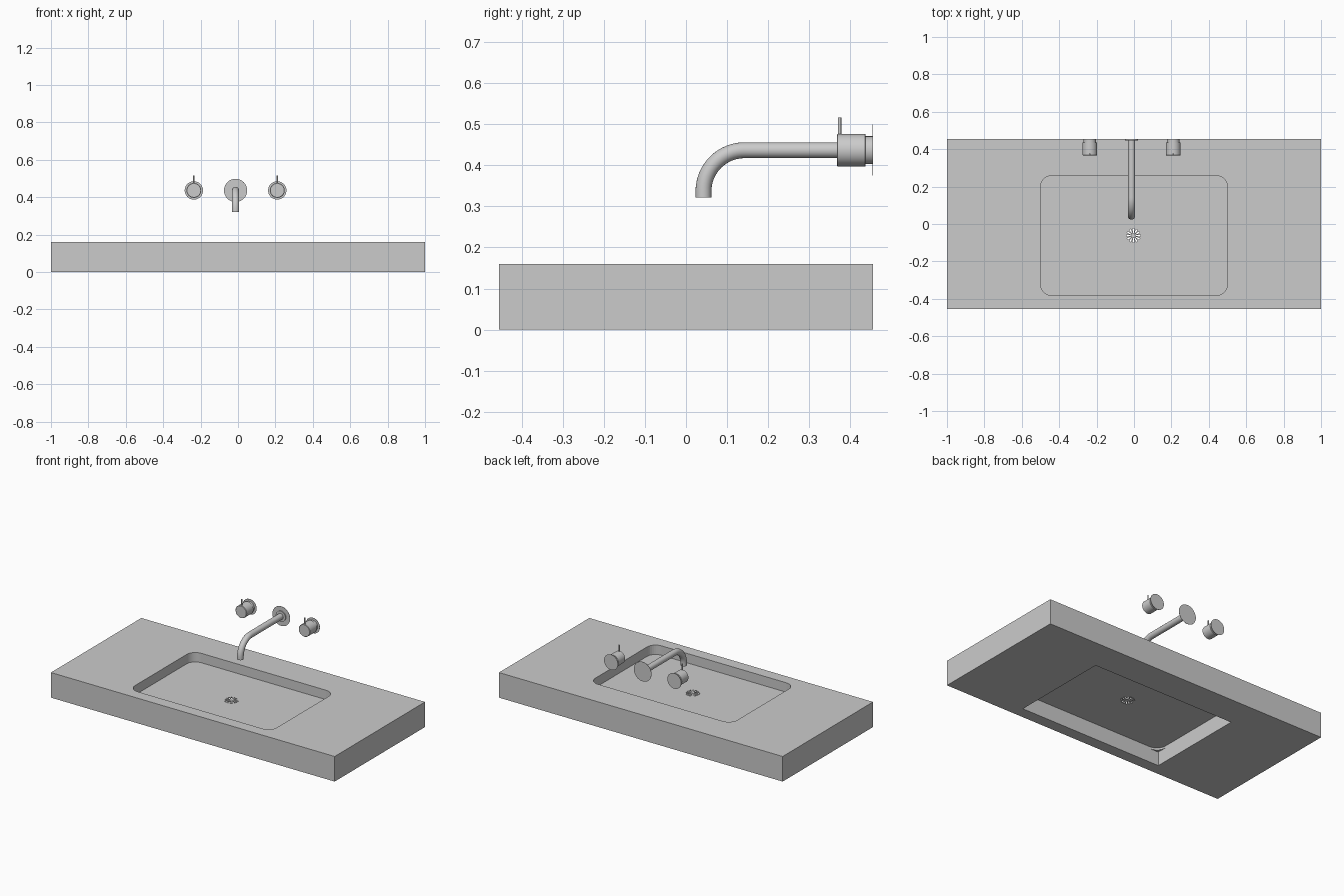
import bpy, bmesh
from math import sin, cos, pi

if "Cube" in bpy.data.objects:
    bpy.data.objects.remove(bpy.data.objects["Cube"])

CX, CZ, BACK = -0.013, 0.4365, 0.455     # tap axis
DRAIN = (-0.003, -0.062)


def circle(c, r, n=48):
    return [(c[0] + r * cos(2 * pi * i / n), c[1] + r * sin(2 * pi * i / n)) for i in range(n)]


def rounded_rect(x0, x1, y0, y1, r, n=8):
    pts = []
    for k, (cx, cy) in enumerate([(x1 - r, y1 - r), (x0 + r, y1 - r), (x0 + r, y0 + r), (x1 - r, y0 + r)]):
        for i in range(n + 1):
            a = pi / 2 * (k + i / n)
            pts.append((cx + r * cos(a), cy + r * sin(a)))
    return pts


def finish(ob, smooth=False):
    bpy.ops.object.select_all(action='DESELECT')
    ob.select_set(True)
    bpy.context.view_layer.objects.active = ob
    if ob.type == 'CURVE':
        bpy.ops.object.convert(target='MESH')
        ob = bpy.context.view_layer.objects.active
    if smooth:
        bpy.ops.object.shade_smooth_by_angle(angle=0.6)
    return ob


def add(name, data):
    ob = bpy.data.objects.new(name, data)
    bpy.context.collection.objects.link(ob)
    return ob


def sheet(name, loops, z, half=0.0):
    """Flat filled outline with holes, optionally extruded."""
    cu = bpy.data.curves.new(name, 'CURVE')
    cu.dimensions, cu.fill_mode, cu.extrude = '2D', 'BOTH', half
    for loop in loops:
        sp = cu.splines.new('POLY')
        sp.points.add(len(loop) - 1)
        for p, (x, y) in zip(sp.points, loop):
            p.co = (x, y, 0, 1)
        sp.use_cyclic_u = True
    ob = add(name, cu)
    ob.location.z = z
    return finish(ob)


def prism(name, outline, z0, z1):
    bm = bmesh.new()
    f = bm.faces.new([bm.verts.new((x, y, z0)) for x, y in outline])
    ext = bmesh.ops.extrude_face_region(bm, geom=[f])
    for v in ext['geom']:
        if isinstance(v, bmesh.types.BMVert):
            v.co.z = z1
    bmesh.ops.recalc_face_normals(bm, faces=bm.faces[:])
    me = bpy.data.meshes.new(name)
    bm.to_mesh(me)
    bm.free()
    return add(name, me)


def lathe_y(name, profile, x, n=48):
    """Revolve (radius, y) points around the y axis through (x, CZ)."""
    bm = bmesh.new()
    rings = [[bm.verts.new((x + r * cos(2 * pi * i / n), y, CZ + r * sin(2 * pi * i / n)))
              for i in range(n)] for r, y in profile]
    for a, b in zip(rings, rings[1:]):
        for i in range(n):
            j = (i + 1) % n
            bm.faces.new((a[i], a[j], b[j], b[i]))
    bm.faces.new(rings[0])
    bm.faces.new(rings[-1])
    bmesh.ops.recalc_face_normals(bm, faces=bm.faces[:])
    me = bpy.data.meshes.new(name)
    bm.to_mesh(me)
    bm.free()
    return finish(add(name, me), True)


# Countertop: rounded basin above, square-cornered recess below
X0, X1, Y0, Y1 = -0.5, 0.5, -0.382, 0.258
basin = rounded_rect(X0, X1, Y0, Y1, 0.06)
top = prism("countertop", [(-1, -.455), (1, -.455), (1, .455), (-1, .455)], 0, 0.16)
cutters = [prism("basin_cutter", basin, 0.05, 0.3),
           prism("recess_cutter", [(X0, Y0), (X1, Y0), (X1, Y1), (X0, Y1)], -0.1, 0.088)]
for c in cutters:
    m = top.modifiers.new("cut", 'BOOLEAN')
    m.operation, m.solver, m.object = 'DIFFERENCE', 'EXACT', c
    finish(top)
    bpy.ops.object.modifier_apply(modifier=m.name)
    bpy.data.objects.remove(c)

# Basin floor with drain hole, and the slotted drain grate
sheet("basin_floor", [basin, circle(DRAIN, 0.042)], 0.1)
slots = []
for k in range(12):
    a = 2 * pi * k / 12
    slots.append([(DRAIN[0] + r * cos(a + d), DRAIN[1] + r * sin(a + d))
                  for r, d in ((.012, -.12), (.037, -.14), (.037, .14), (.012, .12))])
sheet("drain_grate", [circle(DRAIN, 0.042)] + slots, 0.1, 0.002)

# Spout: bent tube coming out of the wall
R, TIP = 0.1, 0.0425
path = [(BACK, CZ)] + [(TIP + R - R * sin(pi / 2 * i / 16), CZ - R + R * cos(pi / 2 * i / 16))
                       for i in range(17)] + [(TIP, 0.321)]
cu = bpy.data.curves.new("spout", 'CURVE')
cu.dimensions, cu.bevel_depth, cu.bevel_resolution, cu.use_fill_caps = '3D', 0.0193, 8, True
sp = cu.splines.new('POLY')
sp.points.add(len(path) - 1)
for p, (y, z) in zip(sp.points, path):
    p.co = (CX, y, z, 1)
finish(add("spout", cu), True)
lathe_y("spout_flange", [(.034, .447), (.034, .4535), (.062, .4535), (.062, BACK)], CX)

# Two handles with wall plates and small levers
for side, name in ((-1, "left"), (1, "right")):
    x = CX + side * 0.223
    lathe_y(name + "_handle", [(.037, .367), (.0395, .369), (.0395, .436), (.034, .437),
                               (.034, .4535), (.049, .4535), (.049, BACK)], x)
    bpy.ops.mesh.primitive_cylinder_add(vertices=16, radius=.0042, depth=.055,
                                        location=(x, .3735, .488))
    lever = bpy.context.object
    lever.name = name + "_lever"
    finish(lever, True)
